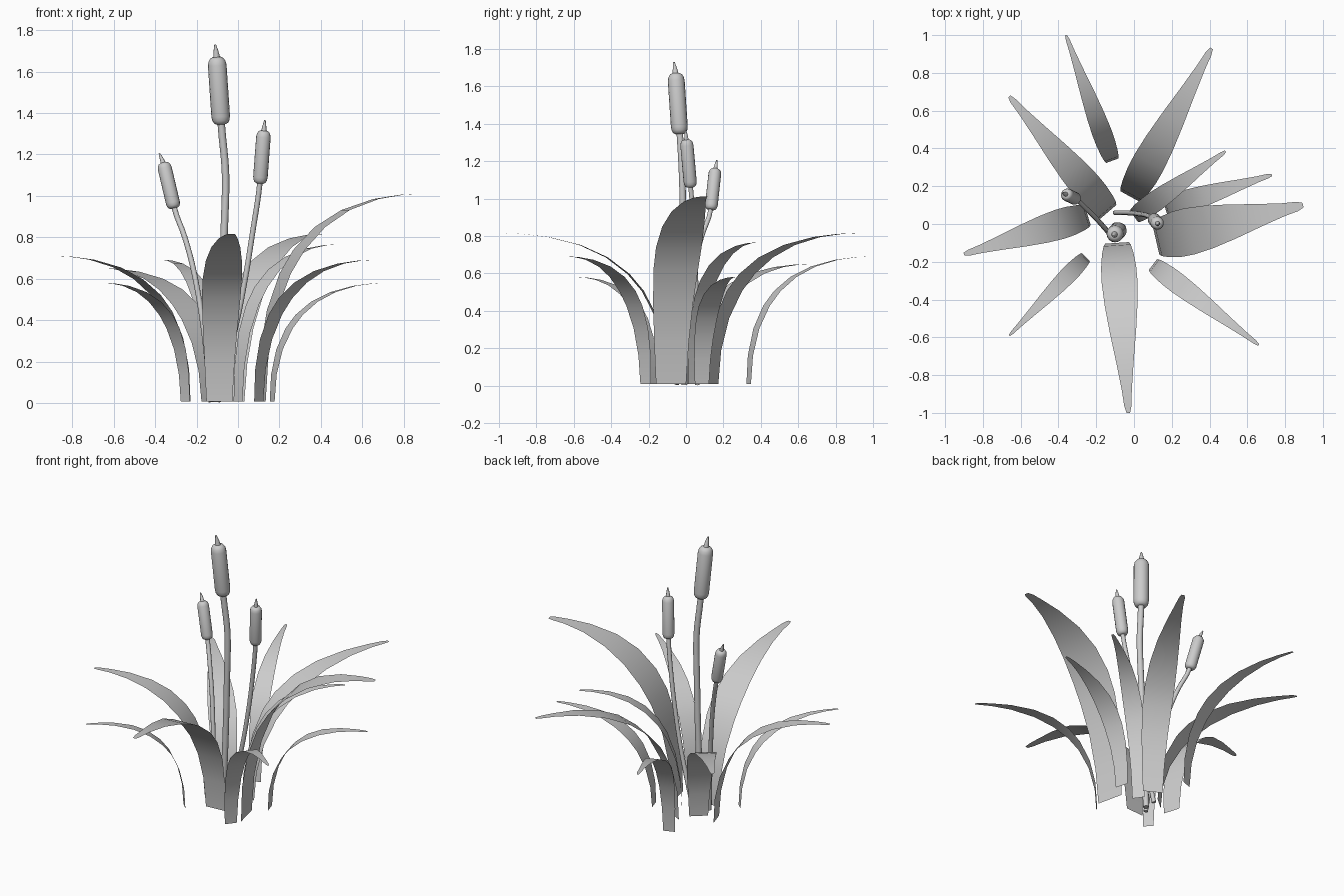
import bpy, bmesh
from math import cos, sin, pi
from mathutils import Vector

if "Cube" in bpy.data.objects:
    bpy.data.objects.remove(bpy.data.objects["Cube"])


def make_object(name, bm, recalc=True):
    if recalc:
        bmesh.ops.recalc_face_normals(bm, faces=bm.faces)
    me = bpy.data.meshes.new(name)
    bm.to_mesh(me)
    bm.free()
    ob = bpy.data.objects.new(name, me)
    bpy.context.collection.objects.link(ob)
    bpy.ops.object.select_all(action='DESELECT')
    ob.select_set(True)
    bpy.context.view_layer.objects.active = ob
    bpy.ops.object.shade_smooth_by_angle(angle=0.7)


# Leaf blade: (position along the arch, relative width); rises upright, arches to a level tip
SHAPE = [(0, .66), (.12, .76), (.25, .88), (.38, .98), (.48, 1), (.6, .92),
         (.72, .74), (.84, .48), (.93, .28), (.98, .2), (1, .1)]


def leaf(name, base, tip, height, width):
    base, tip = Vector(base), Vector(tip)
    side = Vector((-(tip - base).y, (tip - base).x)).normalized()
    bm = bmesh.new()
    rows = []
    for t, w in SHAPE:
        c = base.lerp(tip, t * t)
        z = .008 + (height - .008) * (1 - (1 - t) ** 2)
        rows.append([bm.verts.new((*(c + side * (s * w * width / 2)), z))
                     for s in (-1, 1)])
    for a, b in zip(rows, rows[1:]):
        bm.faces.new((a[0], a[1], b[1], b[0]))
    make_object(name, bm, False)


# Round body swept through rings of (centre, axis, radius)
def sweep(name, rings, n):
    bm = bmesh.new()
    loops = []
    for c, axis, r in rings:
        q = Vector((0, 0, 1)).rotation_difference(axis)
        loops.append([bm.verts.new(c + q @ Vector((r * cos(2 * pi * i / n), r * sin(2 * pi * i / n), 0)))
                      for i in range(n)])
    for a, b in zip(loops, loops[1:]):
        for i in range(n):
            j = (i + 1) % n
            bm.faces.new((a[i], a[j], b[j], b[i]))
    bm.faces.new(loops[0])
    bm.faces.new(loops[-1])
    make_object(name, bm)


def reed(name, path, head_top, tip, stem_r, head_r):
    pts = [Vector(p) for p in path]
    top, tip = Vector(head_top), Vector(tip)
    # Stem through the path points, smoothed with a Catmull-Rom curve
    ext = [pts[0] * 2 - pts[1]] + pts + [top]
    line = []
    for i in range(1, len(pts)):
        a, b, c, d = ext[i - 1:i + 3]
        for k in range(4):
            t = k / 4
            line.append((2 * b + (c - a) * t + (2 * a - 5 * b + 4 * c - d) * t * t
                         + (3 * b - a - 3 * c + d) * t ** 3) / 2)
    line.append(pts[-1] + (top - pts[-1]) * .06)
    rings = []
    for i, p in enumerate(line):
        ax = (line[min(i + 1, len(line) - 1)] - line[max(i - 1, 0)]).normalized()
        rings.append((p, ax, stem_r))
    sweep(name + "_stem", rings, 10)
    # Seed head: cylinder with rounded ends
    axis = top - pts[-1]
    d = axis.normalized()
    prof = [(0, .5), (.02, .76), (.06, .92), (.12, 1), (.88, 1), (.94, .9), (.98, .72), (1, .45)]
    sweep(name + "_seed_head", [(pts[-1] + axis * h, d, head_r * r) for h, r in prof], 16)
    # Spike on top
    spike = tip - top
    sweep(name + "_spike", [(top - d * .01, d, head_r * .4),
                            (top + spike * .5, d, head_r * .25),
                            (tip, d, head_r * .1)], 10)


# Ring of leaves: base xy, tip xy, height, width
LEAVES = [
    ((-.115, .335), (-.36, 1.0), .69, .105),
    ((-.02, .145), (.41, .93), .815, .175),
    ((.0, .04), (.485, .385), .765, .11),
    ((.165, .085), (.73, .26), .58, .12),
    ((.115, -.08), (.895, .10), 1.01, .25),
    ((.1, -.215), (.66, -.64), .69, .11),
    ((-.09, -.1), (-.03, -1.0), .815, .19),
    ((-.255, -.175), (-.66, -.59), .58, .09),
    ((-.245, .045), (-.9, -.16), .71, .16),
    ((-.135, .065), (-.66, .675), .65, .165),
]
for i, spec in enumerate(LEAVES):
    leaf(f"leaf_{i + 1}", *spec)

# Three reeds
reed("tall_reed", [(-.1, -.01, .005), (-.08, -.01, .45), (-.067, -.015, .82), (-.06, -.02, 1.1), (-.081, -.033, 1.345)],
     (-.103, -.055, 1.67), (-.11, -.065, 1.73), .018, .045)
reed("left_reed", [(-.13, -.05, .005), (-.165, -.01, .35), (-.21, .04, .62), (-.257, .085, .8), (-.308, .133, .94)],
     (-.36, .157, 1.16), (-.38, .165, 1.205), .013, .034)
reed("right_reed", [(-.1, .06, .005), (-.015, .058, .35), (.035, .052, .6), (.07, .045, .82), (.106, .025, 1.06)],
     (.125, .002, 1.315), (.13, -.002, 1.365), .013, .035)
